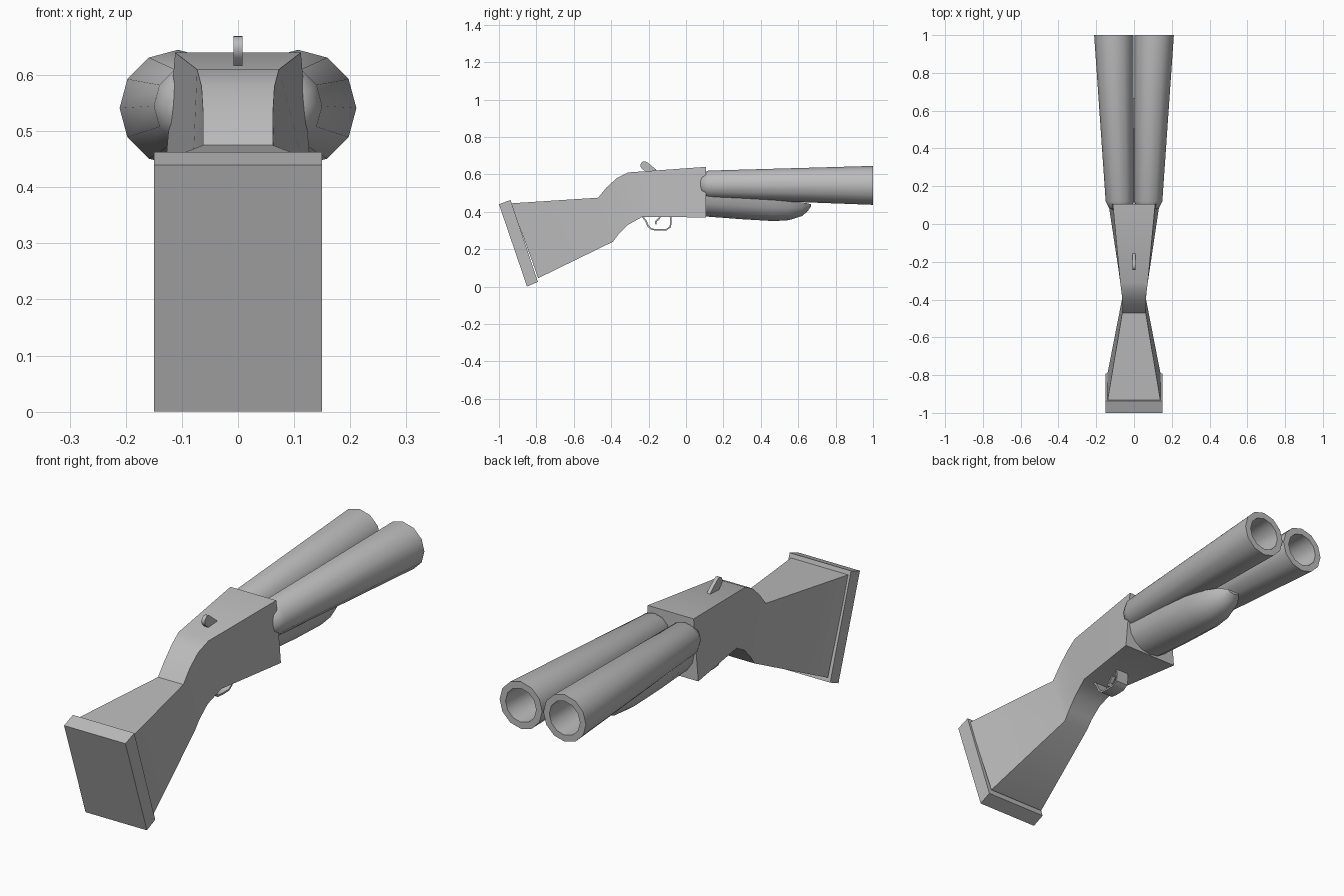
import bpy, math
from mathutils import Vector

if "Cube" in bpy.data.objects:
    bpy.data.objects.remove(bpy.data.objects["Cube"])

gray = bpy.data.materials.new("plain gray")
gray.diffuse_color = (0.5, 0.5, 0.5, 1)
gray.use_nodes = True
gray.node_tree.nodes["Principled BSDF"].inputs["Base Color"].default_value = gray.diffuse_color


def make(name, rings, closed=False, caps=(True, True), angle=35):
    """Loft quads through equal-sized rings of points."""
    n = len(rings[0])
    verts = [v for r in rings for v in r]
    faces = []
    m = len(rings)
    for i in range(m if closed else m - 1):
        a, b = i * n, (i + 1) % m * n
        for j in range(n):
            k = (j + 1) % n
            faces.append((a + j, a + k, b + k, b + j))
    if not closed:
        if caps[0]:
            faces.append(tuple(range(n))[::-1])
        if caps[1]:
            faces.append(tuple(range((m - 1) * n, m * n)))
    me = bpy.data.meshes.new(name)
    me.from_pydata(verts, [], faces)
    me.materials.append(gray)
    ob = bpy.data.objects.new(name, me)
    bpy.context.collection.objects.link(ob)
    bpy.ops.object.select_all(action='DESELECT')
    ob.select_set(True)
    bpy.context.view_layer.objects.active = ob
    # consistent outward normals
    bpy.ops.object.mode_set(mode='EDIT')
    bpy.ops.mesh.select_all(action='SELECT')
    bpy.ops.mesh.normals_make_consistent(inside=False)
    bpy.ops.object.mode_set(mode='OBJECT')
    bpy.ops.object.shade_smooth_by_angle(angle=math.radians(angle))
    return ob


def section(top, bottom):
    """Four-cornered section from (y, z, half width) at top and bottom."""
    (ty, tz, tw), (by, bz, bw) = top, bottom
    return [(-tw, ty, tz), (tw, ty, tz), (bw, by, bz), (-bw, by, bz)]


# stock, grip and receiver in one tapering body
make("stock_and_receiver", [section(t, b) for t, b in [
    ((-0.935, 0.445, 0.14), (-0.79, 0.045, 0.14)),
    ((-0.47, 0.475, 0.062), (-0.39, 0.24, 0.062)),
    ((-0.425, 0.53, 0.062), (-0.36, 0.28, 0.064)),
    ((-0.37, 0.58, 0.065), (-0.31, 0.33, 0.069)),
    ((-0.31, 0.61, 0.073), (-0.235, 0.372, 0.083)),
    ((0.107, 0.64, 0.112), (0.107, 0.37, 0.135))]])

# butt plate, tilted slab
make("butt_plate", [section((-1.0, 0.44, 0.15), (-0.85, 0.0, 0.15)),
                    section((-0.938, 0.463, 0.15), (-0.792, 0.025, 0.15))])


def circle(cx, y, cz, r, n=12):
    return [(cx + r * math.cos(2 * math.pi * i / n), y,
             cz + r * math.sin(2 * math.pi * i / n)) for i in range(n)]


# flared barrels with hollow bores
for side, label in ((-1, "left"), (1, "right")):
    outer = [(0.072, 0.075, 0.545, 0.035), (0.085, 0.075, 0.545, 0.057),
             (0.12, 0.075, 0.545, 0.075), (1.0, 0.107, 0.541, 0.104)]
    inner = [(1.0, 0.107, 0.541, 0.075), (0.3, 0.082, 0.544, 0.055)]
    make(label + "_barrel", [circle(side * cx, y, cz, r)
                             for y, cx, cz, r in outer + inner])

# fore-end grip, half-round underside and tapered nose
rings = []
for y, top, bottom, w in [(0.1, 0.485, 0.375, 0.115), (0.3, 0.475, 0.36, 0.115),
                          (0.47, 0.465, 0.35, 0.108), (0.55, 0.458, 0.355, 0.095),
                          (0.62, 0.45, 0.377, 0.068), (0.65, 0.445, 0.402, 0.046),
                          (0.668, 0.44, 0.428, 0.03)]:
    rings.append([(w * math.cos(a), y, top - (top - bottom) * math.sin(a))
                  for a in (math.pi * i / 8 for i in range(9))])
make("fore_end_grip", rings)


def strip(name, path, half_width, thick, closed=False):
    """Flat band following a path of (y, z) points."""
    pts = [Vector(p) for p in path]
    out = []
    for i, p in enumerate(pts):
        d = (pts[min(i + 1, len(pts) - 1)] - pts[max(i - 1, 0)]).normalized()
        nrm = Vector((-d.y, d.x)) * thick / 2
        a, b = p + nrm, p - nrm
        out.append([(-half_width, a.x, a.y), (half_width, a.x, a.y),
                    (half_width, b.x, b.y), (-half_width, b.x, b.y)])
    make(name, out)


# trigger guard and trigger
strip("trigger_guard", [(-0.235, 0.376), (-0.215, 0.352), (-0.202, 0.322), (-0.182, 0.306),
                        (-0.15, 0.303), (-0.105, 0.304), (-0.085, 0.318),
                        (-0.08, 0.345), (-0.083, 0.385)], 0.03, 0.008)
strip("trigger", [(-0.135, 0.38), (-0.145, 0.362), (-0.16, 0.35), (-0.163, 0.333)],
      0.009, 0.009)

# hammer spur, thin rounded plate leaning back
start, end, r = Vector((-0.175, 0.61)), Vector((-0.222, 0.648)), 0.022
lean = math.atan2(end.y - start.y, end.x - start.x)
outline = []
for c, base in ((end, lean - math.pi / 2), (start, lean + math.pi / 2)):
    for i in range(7):
        a = base + math.pi * i / 6
        outline.append((c.x + r * math.cos(a), c.y + r * math.sin(a)))
make("hammer", [[(x, y, z) for y, z in outline] for x in (-0.008, 0.008)])
